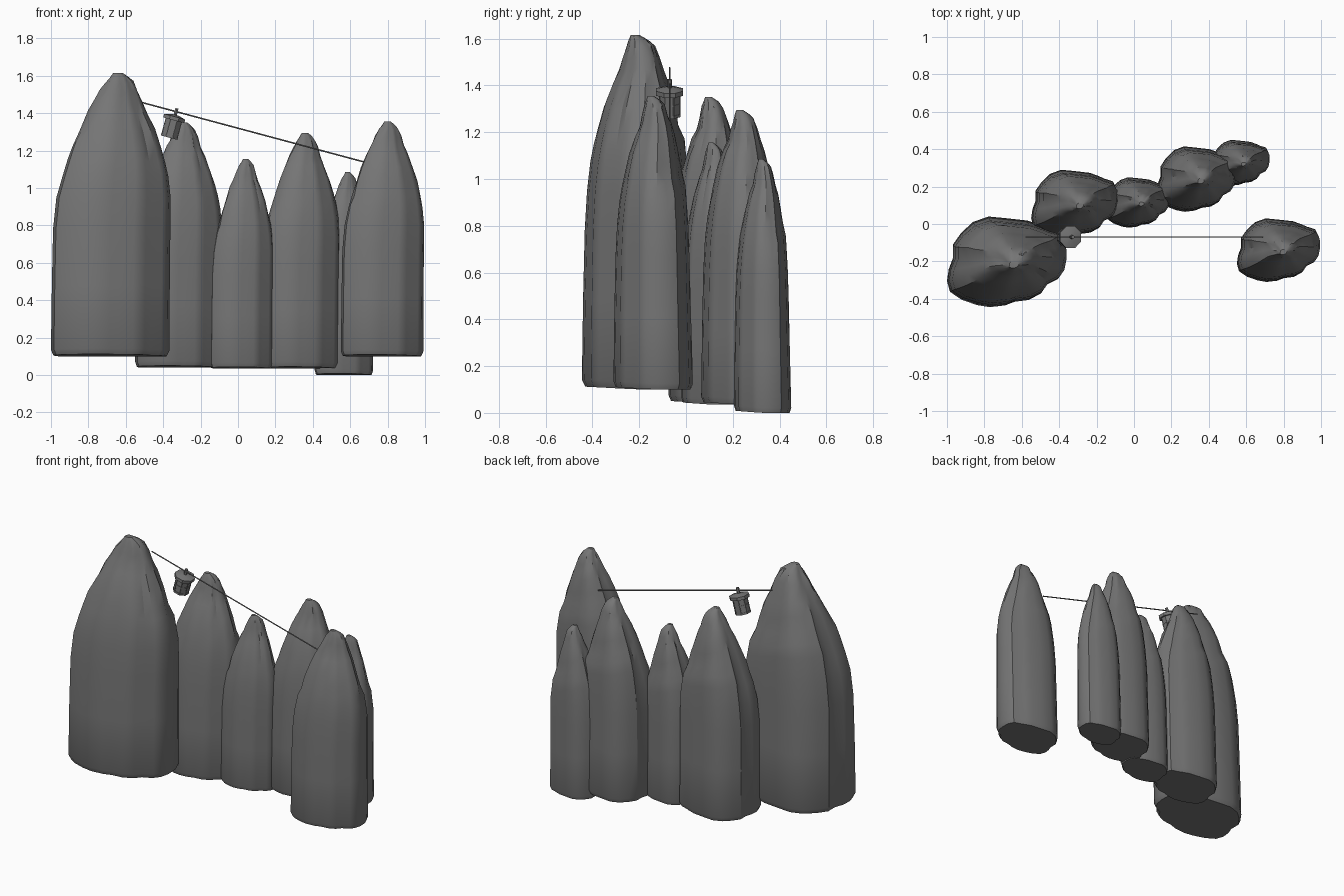
import bpy, bmesh, math, random
from mathutils import Matrix, Vector

if "Cube" in bpy.data.objects:
    bpy.data.objects.remove(bpy.data.objects["Cube"])

random.seed(4)


def material(name, value):
    m = bpy.data.materials.new(name)
    m.diffuse_color = (value, value, value, 1)
    m.use_nodes = True
    m.node_tree.nodes["Principled BSDF"].inputs["Base Color"].default_value = m.diffuse_color
    return m


GREY = material("stone grey", 0.18)


def finish(bm, name, angle):
    bmesh.ops.recalc_face_normals(bm, faces=bm.faces)
    me = bpy.data.meshes.new(name)
    bm.to_mesh(me)
    bm.free()
    ob = bpy.data.objects.new(name, me)
    bpy.context.collection.objects.link(ob)
    me.materials.append(GREY)
    bpy.ops.object.select_all(action='DESELECT')
    ob.select_set(True)
    bpy.context.view_layer.objects.active = ob
    bpy.ops.object.shade_smooth_by_angle(angle=math.radians(angle))
    return ob


# Lobed pillar outline with shallow grooves, counter-clockwise, in a -1..1 box
OUTLINE = [(1, .1), (.99, .42), (.9, .66), (.7, .74), (.56, .82), (.36, .91),
           (.02, .96), (-.3, 1), (-.56, .88), (-.76, .64), (-.9, .38),
           (-.9, .08), (-.97, -.16), (-1, -.42), (-.95, -.66), (-.76, -.83),
           (-.5, -.95), (-.28, -1), (-.02, -.96), (.14, -.88), (.38, -.84),
           (.58, -.70), (.68, -.5), (.86, -.38), (.96, -.18)]

# Pillar levels: height, x min, x max, y min, y max
LEVELS = [(0, -.96, .93, -.94, .94), (.02, -1, .98, -1, 1),
          (.25, -.985, .985, -.98, .95), (.45, -.965, .995, -.95, .91),
          (.56, -.91, 1, -.91, .88), (.64, -.81, .96, -.85, .84),
          (.69, -.72, .91, -.79, .81), (.74, -.64, .84, -.72, .76),
          (.8, -.52, .74, -.61, .69), (.86, -.38, .61, -.46, .59),
          (.9, -.27, .51, -.34, .49), (.935, -.18, .45, -.28, .40),
          (.965, -.08, .38, -.22, .29), (.985, -.01, .30, -.18, .18),
          (1, .04, .20, -.14, .02)]


def pillar(name, x0, x1, y0, y1, z0, z1):
    bm = bmesh.new()
    rings = []
    for t, ax, bx, ay, by in LEVELS:
        ring = []
        for i, (u, v) in enumerate(OUTLINE):
            px = (ax + bx) / 2 + u * (bx - ax) / 2
            py = (ay + by) / 2 + v * (by - ay) / 2
            h = t
            # weathered shelf sloping across the back, stepping inwards above
            if v > .3 and .6 < t < .95:
                h -= .035 * u * min(1, (.95 - t) * 6)
                if t > .72:
                    px += (.12 - px) * .05
                    py += (0 - py) * .08
            # slightly slanted foot, small breaks in the upper rock
            if t < .03:
                h += .008 * max(0, -v)
            if .6 < t < .98:
                h += random.uniform(-.008, .008)
            ring.append(bm.verts.new(((x0 + x1) / 2 + px * (x1 - x0) / 2,
                                      (y0 + y1) / 2 + py * (y1 - y0) / 2,
                                      z0 + h * (z1 - z0))))
        rings.append(ring)
    n = len(OUTLINE)
    for a, b in zip(rings, rings[1:]):
        for i in range(n):
            j = (i + 1) % n
            bm.faces.new((a[i], a[j], b[j], b[i]))
    bm.faces.new(rings[0][::-1])
    bm.faces.new(rings[-1])
    finish(bm, name, 32)


# Rock pillars
pillar("tall_left_pillar", -1, -.36, -.445, .04, .10, 1.615)
pillar("front_right_pillar", .55, .995, -.31, .03, .10, 1.355)
pillar("second_pillar", -.55, -.085, -.075, .29, .04, 1.35)
pillar("third_pillar", -.15, .19, -.02, .25, .035, 1.155)
pillar("fourth_pillar", .12, .545, .065, .415, .035, 1.295)
pillar("rear_pillar", .41, .725, .205, .45, 0, 1.085)


def rod(bm, a, b, r, sides=6):
    a, b = Vector(a), Vector(b)
    d = b - a
    m = Matrix.Translation((a + b) / 2) @ d.to_track_quat('Z', 'Y').to_matrix().to_4x4()
    bmesh.ops.create_cone(bm, cap_ends=True, segments=sides, radius1=r,
                          radius2=r, depth=d.length, matrix=m)


# Rope slung between the two front pillars
bm = bmesh.new()
rod(bm, (-.58, -.07, 1.475), (.69, -.07, 1.135), .004)
finish(bm, "rope", 40)

# Hanging lantern, built on its own axis below the rope, then tilted
HANG = Matrix.Translation((-.328, -.07, 1.42)) @ Matrix.Rotation(math.radians(15), 4, 'Y')


def tier(bm, z0, z1, r0, r1):
    m = Matrix.Translation((0, 0, (z0 + z1) / 2)) @ Matrix.Rotation(math.pi / 8, 4, 'Z')
    bmesh.ops.create_cone(bm, cap_ends=True, segments=8, radius1=r0,
                          radius2=r1, depth=z1 - z0, matrix=m)


def lantern_part(name, tiers, rods=()):
    bm = bmesh.new()
    for t in tiers:
        tier(bm, *t)
    for a, b, r in rods:
        rod(bm, a, b, r)
    bm.transform(HANG)
    finish(bm, name, 20)


posts = []
for k in range(8):
    a = math.pi / 8 + k * math.pi / 4
    x, y = .046 * math.cos(a), .046 * math.sin(a)
    posts.append(((x, y, -.15), (x, y, -.06), .003))

lantern_part("lantern_roof", [(-.060, -.040, .063, .063), (-.040, -.030, .058, .022)])
lantern_part("lantern_body", [(-.148, -.056, .047, .047)])
lantern_part("lantern_frame", [(-.156, -.144, .050, .050), (-.104, -.098, .050, .050)], posts)
lantern_part("lantern_hook", [], [((0, 0, -.04), (0, 0, .006), .010)])
